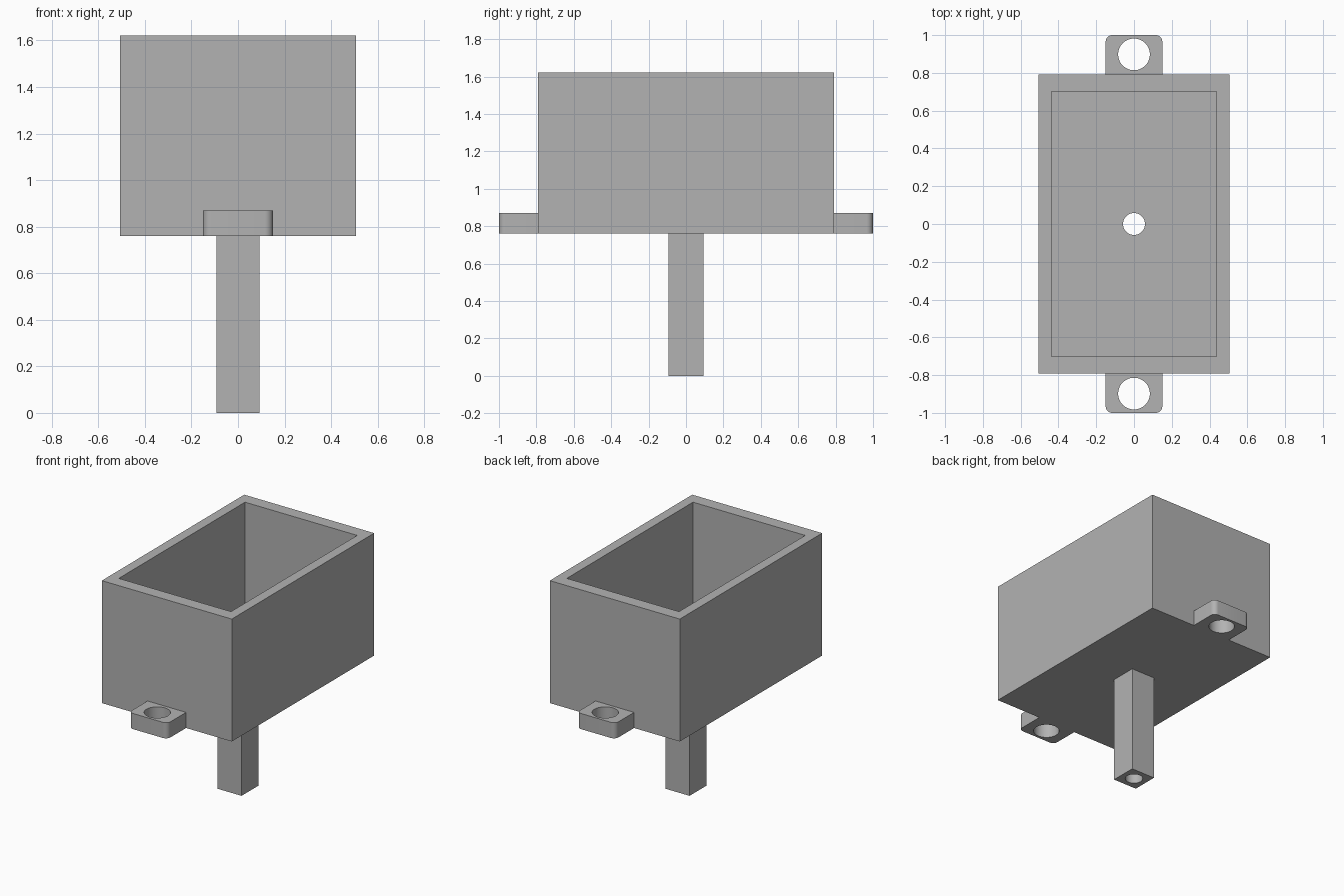
import bpy
import bmesh
import math

if "Cube" in bpy.data.objects:
    bpy.data.objects.remove(bpy.data.objects["Cube"], do_unlink=True)

GREY = (0.448, 0.448, 0.448, 1.0)
grey = bpy.data.materials.new("plain grey")
grey.use_nodes = True
grey.diffuse_color = GREY
grey.node_tree.nodes["Principled BSDF"].inputs["Base Color"].default_value = GREY

BASE, TOP = 0.76, 1.622
FLOOR = BASE + 0.08
HALF_X, HALF_Y = 0.506, 0.792


def finish(name, bm):
    bmesh.ops.recalc_face_normals(bm, faces=bm.faces)
    mesh = bpy.data.meshes.new(name)
    bm.to_mesh(mesh)
    bm.free()
    mesh.materials.append(grey)
    obj = bpy.data.objects.new(name, mesh)
    bpy.context.collection.objects.link(obj)
    return obj


def block(name, low, high, round_side=0, radius=0.035):
    """Box between two corners; round_side rounds the upright edges at that y end."""
    bm = bmesh.new()
    bmesh.ops.create_cube(bm, size=1)
    for v in bm.verts:
        v.co = [(a + b) / 2 + c * (b - a) for a, b, c in zip(low, high, v.co)]
    if round_side:
        end = max(v.co.y * round_side for v in bm.verts)
        edges = [e for e in bm.edges
                 if abs(e.verts[0].co.z - e.verts[1].co.z) > 0.01
                 and all(v.co.y * round_side > end - 0.001 for v in e.verts)]
        bmesh.ops.bevel(bm, geom=edges, offset=radius, segments=8,
                        profile=0.5, affect='EDGES')
    return finish(name, bm)


def rod(name, y, radius, bottom, top):
    bm = bmesh.new()
    bmesh.ops.create_cone(bm, cap_ends=True, segments=48, radius1=radius,
                          radius2=radius, depth=top - bottom)
    bmesh.ops.translate(bm, verts=bm.verts, vec=(0, y, (top + bottom) / 2))
    return finish(name, bm)


def select(obj):
    bpy.ops.object.select_all(action='DESELECT')
    obj.select_set(True)
    bpy.context.view_layer.objects.active = obj


def cut(obj, cutter):
    cutter.hide_render = True
    mod = obj.modifiers.new("cut", 'BOOLEAN')
    mod.operation = 'DIFFERENCE'
    mod.solver = 'EXACT'
    mod.object = cutter
    select(obj)
    bpy.ops.object.modifier_apply(modifier=mod.name)
    bpy.data.objects.remove(cutter, do_unlink=True)


def smooth(obj):
    select(obj)
    bpy.ops.object.shade_smooth_by_angle(angle=math.radians(30))


# Open box with a drain hole in its floor
box = block("open_box", (-HALF_X, -HALF_Y, BASE), (HALF_X, HALF_Y, TOP))
cut(box, block("pocket_cutter", (-0.437, -0.702, FLOOR), (0.437, 0.702, TOP + 0.1)))
cut(box, rod("drain_cutter", 0, 0.058, BASE - 0.1, FLOOR + 0.1))
smooth(box)

# Square hollow stem below the box
stem = block("hollow_stem", (-0.093, -0.093, 0), (0.093, 0.093, BASE))
cut(stem, rod("bore_cutter", 0, 0.058, -0.1, BASE + 0.1))
smooth(stem)

# Mounting tabs with screw holes at both ends
for side, label in ((-1, "front"), (1, "back")):
    ends = sorted((side * HALF_Y, side * 1.0))
    tab = block(label + "_mounting_tab", (-0.15, ends[0], BASE),
                (0.15, ends[1], 0.87), round_side=side)
    cut(tab, rod("screw_cutter", side * 0.898, 0.084, BASE - 0.1, 0.97))
    smooth(tab)
